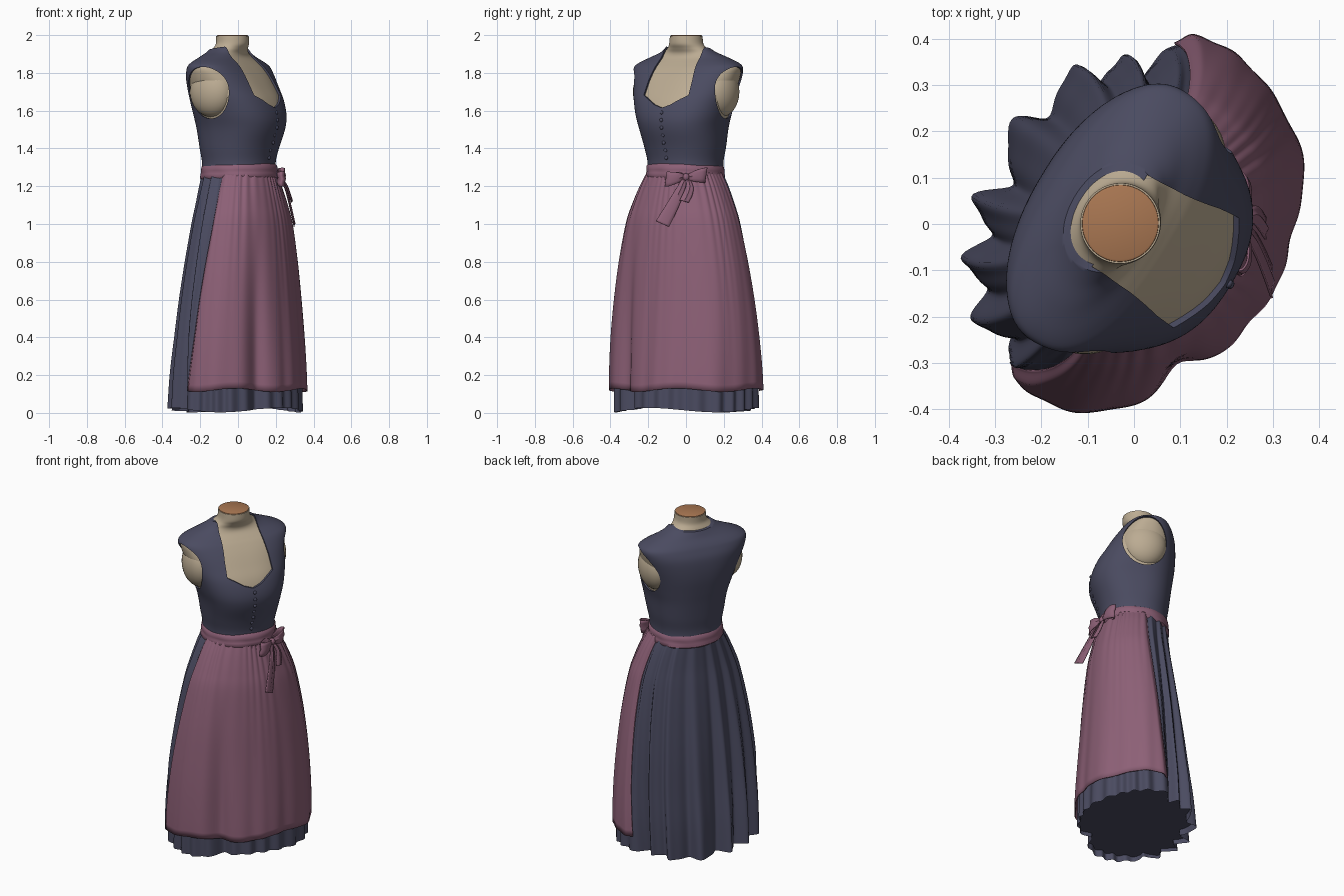
import bpy, bmesh
from math import sin, cos, pi, exp, radians
from mathutils import Matrix, Vector

if "Cube" in bpy.data.objects:
    bpy.data.objects.remove(bpy.data.objects["Cube"])

# The figure faces 31 degrees away from +x; parts are built facing +x, then turned.
ROT = Matrix.Rotation(radians(-31), 4, 'Z')


def P(u, v, z):
    return ROT @ Vector((u, v, z))


def mat(name, rgb):
    m = bpy.data.materials.new(name)
    m.diffuse_color = (*rgb, 1)
    m.use_nodes = True
    m.node_tree.nodes["Principled BSDF"].inputs["Base Color"].default_value = m.diffuse_color
    return m


NAVY = mat("navy cloth", (0.069, 0.070, 0.118))
PLUM = mat("plum cloth", (0.265, 0.117, 0.182))
SKIN = mat("beige dummy", (0.50, 0.41, 0.29))
WOOD = mat("wood cap", (0.40, 0.185, 0.085))


def build(name, bm, material, angle=50, solid=False):
    bmesh.ops.recalc_face_normals(bm, faces=bm.faces)
    if solid and bm.calc_volume(signed=True) < 0:
        bmesh.ops.reverse_faces(bm, faces=bm.faces)
    me = bpy.data.meshes.new(name)
    bm.to_mesh(me)
    bm.free()
    for p in me.polygons:
        p.use_smooth = True
    me.set_sharp_from_angle(angle=radians(angle))
    me.materials.append(material)
    ob = bpy.data.objects.new(name, me)
    bpy.context.collection.objects.link(ob)
    return ob


def loft(name, rows, material, closed=True, caps=False, thick=0):
    bm = bmesh.new()
    vs = [[bm.verts.new(p) for p in r] for r in rows]
    n = len(rows[0])
    for a, b in zip(vs, vs[1:]):
        for i in range(n if closed else n - 1):
            k = (i + 1) % n
            bm.faces.new((a[i], a[k], b[k], b[i]))
    if caps:
        bm.faces.new(vs[0])
        bm.faces.new(vs[-1])
    ob = build(name, bm, material, solid=caps)
    if thick:
        m = ob.modifiers.new("thickness", 'SOLIDIFY')
        m.thickness = thick
        m.offset = 0
    return ob


def prism(points, vec):
    bm = bmesh.new()
    a = [bm.verts.new(p) for p in points]
    b = [bm.verts.new(p + vec) for p in points]
    bm.faces.new(a)
    bm.faces.new(b[::-1])
    for i in range(len(a)):
        k = (i + 1) % len(a)
        bm.faces.new((a[k], a[i], b[i], b[k]))
    ob = build("cutter", bm, NAVY, solid=True)
    ob.hide_render = True
    return ob


def volume(me):
    bm = bmesh.new()
    bm.from_mesh(me)
    v = bm.calc_volume()
    bm.free()
    return v


def carve(ob, cutter):
    """Subtract the cutter, retrying with a nudge if the solver fails."""
    before = volume(ob.data)
    for nudge in (0, .0011, .0023):
        for solver in ('EXACT', 'MANIFOLD', 'FLOAT'):
            cutter.location = (nudge, nudge * .7, nudge * .4)
            m = ob.modifiers.new("cut", 'BOOLEAN')
            m.operation, m.solver, m.object = 'DIFFERENCE', solver, cutter
            bpy.context.view_layer.update()
            me = bpy.data.meshes.new_from_object(ob.evaluated_get(bpy.context.evaluated_depsgraph_get()))
            ob.modifiers.clear()
            if .5 * before < volume(me) < .99999 * before:
                ob.data = me
                bpy.data.objects.remove(cutter)
                return
    bpy.data.objects.remove(cutter)


def ball(name, center, scale, material, seg=24):
    bm = bmesh.new()
    bmesh.ops.create_uvsphere(bm, u_segments=seg, v_segments=seg // 2, radius=1)
    bmesh.ops.transform(bm, matrix=Matrix.Translation(center) @ ROT @ Matrix.Diagonal((*scale, 1)), verts=bm.verts)
    return build(name, bm, material)


def sample(knots, t):
    """Smooth curve through the rows of a profile."""
    i = min(int(t), len(knots) - 2)
    f = t - i
    g = lambda k: knots[max(0, min(len(knots) - 1, k))]
    return [0.5 * (2 * b + (c - a) * f + (2 * a - 5 * b + 4 * c - d) * f * f + (3 * b - a - 3 * c + d) * f ** 3)
            for a, b, c, d in zip(g(i - 1), g(i), g(i + 1), g(i + 2))]


def smooth(x):
    x = max(0, min(1, x))
    return x * x * (3 - 2 * x)


def section(k, phi, scale=1.0, grow=0.0, dz=0.0):
    """Point on a superellipse: k = z, front, back, half width, exponent."""
    z, f, b, w, n = k
    c, s = cos(phi), sin(phi)
    r = (abs(c) ** n + abs(s) ** n) ** (-1 / n) * scale
    lean = -.014 * smooth((z - 1.4) / .4)
    return P((f - b) / 2 + c * r * ((f + b) / 2 + grow), lean + s * r * (w + grow), z + dz)


# ---- Dummy torso with neck and arm stumps
TORSO = [(1.24, .185, .175, .19, 2.2), (1.32, .180, .170, .188, 2.2), (1.40, .197, .180, .20, 2.3),
         (1.50, .230, .192, .215, 2.4), (1.57, .234, .202, .235, 2.4), (1.65, .210, .212, .258, 2.4),
         (1.72, .168, .214, .280, 2.4), (1.78, .128, .208, .298, 2.4), (1.825, .092, .190, .304, 2.4),
         (1.85, .068, .175, .280, 2.3), (1.88, .040, .150, .214, 2.1), (1.905, .035, .135, .152, 2),
         (1.93, .047, .122, .112, 2), (1.955, .060, .112, .092, 2), (1.995, .060, .112, .087, 2)]
N = 96
ring = [2 * pi * i / N for i in range(N)]
tor = [sample(TORSO, j / 5) for j in range(5 * (len(TORSO) - 1) + 1)]
loft("dummy_torso", [[section(k, a) for a in ring] for k in tor], SKIN, caps=True)
for s in (-1, 1):
    ball("arm_stump", P(-.025, s * .212 - .014, 1.70), (.125, .090, .134), SKIN, 32)
loft("neck_cap", [[section((z, .060, .112, .087, 2), a, sc) for a in ring]
                  for z, sc in ((1.99, .97), (1.998, .95), (2.0, .9))], WOOD, caps=True)

# ---- Bodice, cut open at neckline and armholes
bod = [k for k in tor if k[0] < 1.96]
bodice = loft("bodice", [[section(k, a + .003, 1, .011, .004) for a in ring] for k in bod], NAVY, caps=True)
half = [(.05, 1.632), (.10, 1.662), (.138, 1.682), (.134, 1.76), (.120, 1.86), (.106, 2.1)]
neck = [(0, 1.615)] + half + [(-v, z) for v, z in reversed(half)]
top = [(.4, 1.945), (0, 1.940), (-.15, 1.918), (-.4, 1.9), (-.4, 2.2), (.4, 2.2)]
carve(bodice, prism([P(u, -.45, z) for u, z in top], P(0, .9, 0)))
carve(bodice, prism([P(-.03, v - .01, z) for v, z in neck], P(.5, 0, 0)))
for s in (-1, 1):
    hole = [2 * pi * (i + .37) / 48 for i in range(48)]
    carve(bodice, prism([P(-.022 + .124 * cos(a), s * .121, 1.695 + .137 * sin(a)) for a in hole], P(0, s * .4, 0)))
bodice.data.set_sharp_from_angle(angle=radians(40))

# Buttons down the front
for i in range(7):
    z = 1.35 + .04 * i
    k = min(tor, key=lambda r: abs(r[0] - z))
    ball("button", P(k[1] + .011, -.005, z), (.007, .010, .010), NAVY, 12)

# ---- Skirt with deep pleats at the back
SKIRT = [(1.27, .195, .185, .200, 2.1), (1.2, .215, .190, .240, 2.1), (1.1, .240, .200, .285, 2.1),
         (1.0, .260, .215, .320, 2.1), (.8, .281, .245, .363, 2.1), (.6, .297, .274, .393, 2.1),
         (.4, .312, .300, .413, 2.1), (.2, .325, .328, .423, 2.1), (.015, .332, .345, .423, 2.1)]


def edge(t, phi):          # half angle covered by the apron, wider on the left
    return 1.83 + .14 * t if phi > 0 else 1.45 + .38 * t


def dent(phi, t):          # deep fold in the front
    return .15 * smooth(t * 1.1) * exp(-((phi + .58) / .17) ** 2)


def skirt_point(k, phi):
    t = (1.27 - k[0]) / 1.25
    w = smooth((abs(phi) - edge(t, phi)) / .12)
    p = 17 * phi + .9 * sin(3 * phi) + .6 * sin(5 * phi + 1)
    fold = (1 - sin(p + .6 * sin(p))) / 2
    deep = (.05 + .17 * t * (.75 + .25 * sin(4 * phi + 1))) * fold
    deep += .09 * t * exp(-((phi - 2.2) / .32) ** 2)
    flat = .05 + (.02 + .03 * t) * (1 - sin(24 * phi + sin(5 * phi))) / 2 + dent(phi, t)
    return section(k, phi, 1 - w * deep - (1 - w) * flat, 0, .012 * t * sin(3 * phi + 2))


M = 384
angles = [-pi + 2 * pi * i / M for i in range(M)]
loft("pleated_skirt", [[skirt_point(sample(SKIRT, j / 5), a) for a in angles] for j in range(41)], NAVY)

# Dark underside just inside the hem
hem = [skirt_point(sample(SKIRT, 7.8), a) for a in angles]
loft("skirt_underside", [[Vector((p.x * s, p.y * s, .045)) for p in hem] for s in (.995, .5, .01)], NAVY)


# ---- Apron: gathered at the waist, broad folds at the hem
def apron_point(k, q):
    t = (1.27 - k[0]) / 1.25
    phi = q * edge(t, q)
    s = .985 + .018 * exp(-5 * t) * sin(40 * phi + 3 * sin(5 * phi)) * (.6 + .4 * sin(7 * phi + 1))
    s += t * (.017 * sin(8 * phi + 1.5 * sin(2 * phi) + .6 * t) + .006 * sin(21 * phi + 2 * sin(3 * phi) + 2 * t))
    s -= dent(phi, t) + .04 * smooth((abs(q) - .95) / .05)
    return section(k, phi, s, .004, .010 * t * sin(5 * phi))


loft("apron", [[apron_point(sample(SKIRT, 7.38 * j / 44), -1 + 2 * i / 260) for i in range(261)]
               for j in range(45)], PLUM, closed=False, thick=.006)

# ---- Waistband
band = [(1.235, .200, .182), (1.245, .208, .194), (1.265, .206, .192), (1.272, .203, .190),
        (1.282, .205, .191), (1.305, .202, .188), (1.315, .190, .178)]
loft("waistband", [[section((z, f, b, f + .002, 2.1), a, 1 + .006 * sin(9 * a + 60 * z), 0, .006 * sin(a + 2))
                    for a in ring] for z, f, b in band], PLUM)


# ---- Bow on the wearer's left, facing +x
def ribbon(name, path, axis):
    rows = []
    for j in range(6 * (len(path) - 1) + 1):
        x, y, z, w = sample(path, j / 6)
        c = Vector((x, y, z))
        rows.append([c + Vector(axis) * w * e + Vector((.004 * cos(e * 9), 0, 0)) for e in (-.5, -.25, 0, .25, .5)])
    loft(name, rows, PLUM, closed=False, thick=.005)


for s, drop in ((1, .008), (-1, -.012)):
    ribbon("bow_loop", [(.225, 0, 1.248, .02), (.246, s * .04, 1.25 + drop * .5, .055),
                        (.246, s * .085, 1.25 + drop, .076), (.230, s * .105, 1.25 + drop, .08),
                        (.214, s * .08, 1.25 + drop, .07), (.212, s * .04, 1.25, .05),
                        (.225, 0, 1.248, .02)], (0, .15, 1))
ball("bow_knot", Vector((.230, 0, 1.248)), (.018, .019, .021), PLUM, 16)
ribbon("bow_tail_long", [(.232, -.005, 1.24, .025), (.258, -.035, 1.17, .05), (.278, -.075, 1.09, .066),
                         (.298, -.125, 1.00, .078)], (0, .9, -.4))
ribbon("bow_tail_short", [(.232, .01, 1.24, .025), (.258, .02, 1.20, .04), (.272, .01, 1.16, .05),
                          (.285, -.01, 1.12, .05)], (0, .95, -.25))
